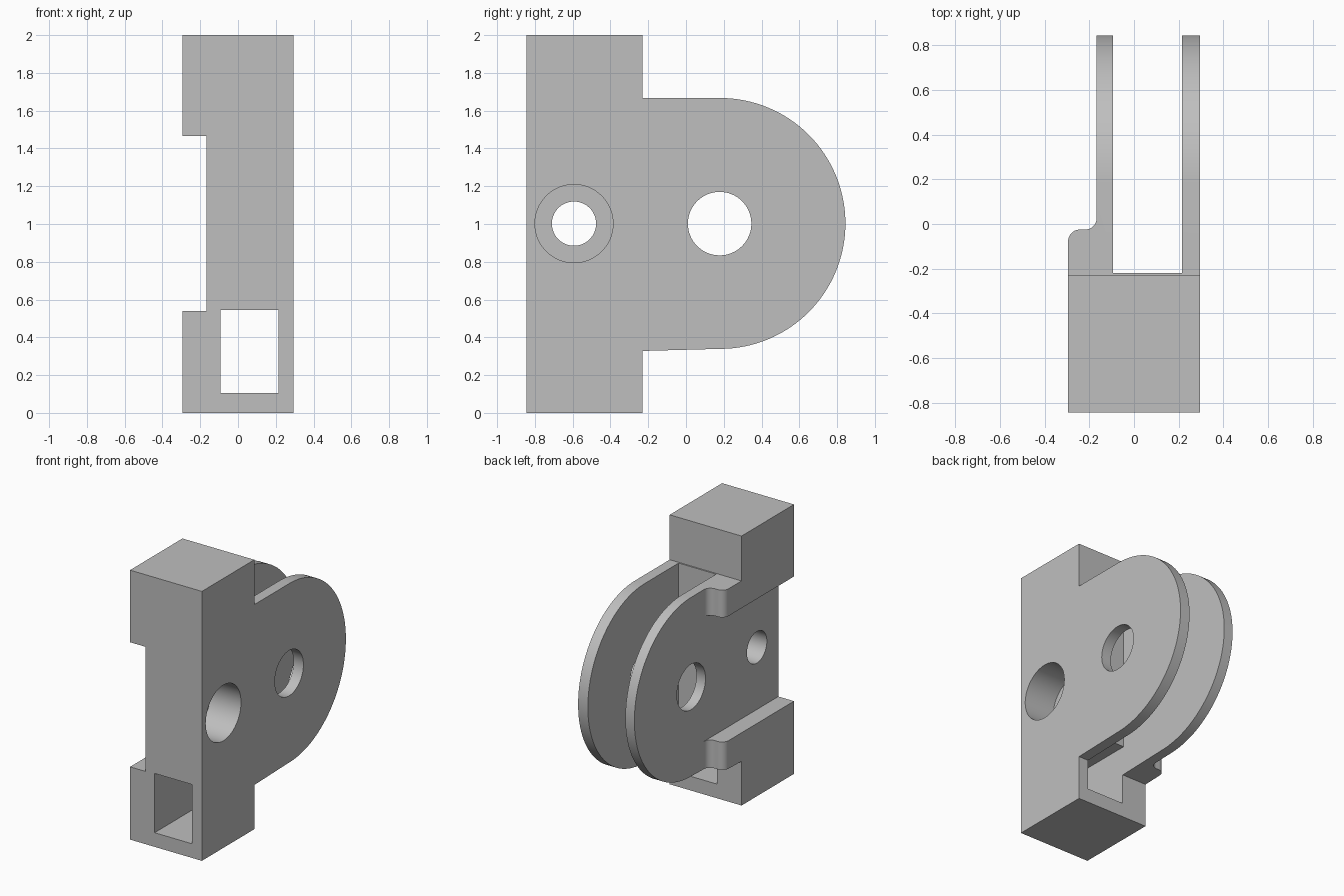
import bpy, bmesh, math
from mathutils import Vector

cube = bpy.data.objects.get("Cube")
if cube:
    bpy.data.objects.remove(cube, do_unlink=True)

grey = bpy.data.materials.new("plain grey")
grey.use_nodes = True
colour = (0.52, 0.52, 0.52, 1)
grey.diffuse_color = colour
grey.node_tree.nodes["Principled BSDF"].inputs["Base Color"].default_value = colour


def arc(cx, cy, r, start, end, steps):
    """Points along an arc, angles in degrees."""
    angles = [math.radians(start + (end - start) * i / steps) for i in range(steps + 1)]
    return [(cx + r * math.cos(a), cy + r * math.sin(a)) for a in angles]


def prism(name, points, axis, low, high):
    """Extrude a 2D outline: (y, z) points along X or (x, y) points along Z."""
    place = (lambda p: (low, *p)) if axis == "X" else (lambda p: (*p, low))
    push = Vector((high - low, 0, 0)) if axis == "X" else Vector((0, 0, high - low))
    bm = bmesh.new()
    face = bm.faces.new([bm.verts.new(place(p)) for p in points])
    ext = bmesh.ops.extrude_face_region(bm, geom=[face])
    bmesh.ops.translate(bm, vec=push, verts=[v for v in ext["geom"] if isinstance(v, bmesh.types.BMVert)])
    bmesh.ops.recalc_face_normals(bm, faces=bm.faces)
    mesh = bpy.data.meshes.new(name)
    bm.to_mesh(mesh)
    bm.free()
    mesh.materials.append(grey)
    obj = bpy.data.objects.new(name, mesh)
    bpy.context.collection.objects.link(obj)
    return obj


def box(name, x, y, z):
    outline = [(y[0], z[0]), (y[1], z[0]), (y[1], z[1]), (y[0], z[1])]
    return prism(name, outline, "X", *x)


def bore(name, y, z, r, low, high):
    return prism(name, arc(y, z, r, 0, 360, 64)[:-1], "X", low, high)


half = 0.295            # half the width of the block
front, back = -0.845, -0.23
slot = (-0.093, 0.215)  # gap between the two plates
outer = -0.167          # outer face of the thin plate

# Side outline: upright block with a rounded lug behind it
outline = [(front, 0), (back, 0), (back, 0.328)]
outline += arc(0.18, 1.003, 0.664, -90, 90, 64)
outline += [(back, 1.667), (back, 2), (front, 2)]
bracket = prism("hinge_bracket", outline, "X", -half, half)

# Outside relief leaving a lip with a rounded corner and fillet
r = 0.052
relief = [(-1, -0.077)] + arc(-half + r, -0.077, r, 180, 90, 10)
relief += arc(outer - r, -0.025 + r, r, -90, 0, 10) + [(outer, 1), (-1, 1)]

cutters = [
    prism("plate_relief_cutter", relief, "Z", -0.5, 2.5),
    box("plate_slot_cutter", slot, (-0.22, 1), (-0.5, 2.5)),
    box("side_notch_cutter", (-1, outer), (-1.2, 1.2), (0.54, 1.465)),
    box("square_tunnel_cutter", slot, (-1.2, 0.0), (0.105, 0.545)),
    bore("pivot_hole_cutter", 0.178, 1.002, 0.168, -1, 1),
    bore("bolt_hole_cutter", -0.593, 1.002, 0.117, -1, 1),
    bore("counterbore_cutter", -0.593, 1.002, 0.207, 0.045, 1),
]

for cutter in cutters:
    cutter.hide_render = True
    mod = bracket.modifiers.new(cutter.name, "BOOLEAN")
    mod.operation = "DIFFERENCE"
    mod.solver = "EXACT"
    mod.object = cutter

# Bake the cuts and drop the cutters
bpy.ops.object.select_all(action="DESELECT")
bracket.select_set(True)
bpy.context.view_layer.objects.active = bracket
for mod in list(bracket.modifiers):
    bpy.ops.object.modifier_apply(modifier=mod.name)
for cutter in cutters:
    bpy.data.objects.remove(cutter, do_unlink=True)
bpy.ops.object.shade_smooth_by_angle(angle=math.radians(30))
